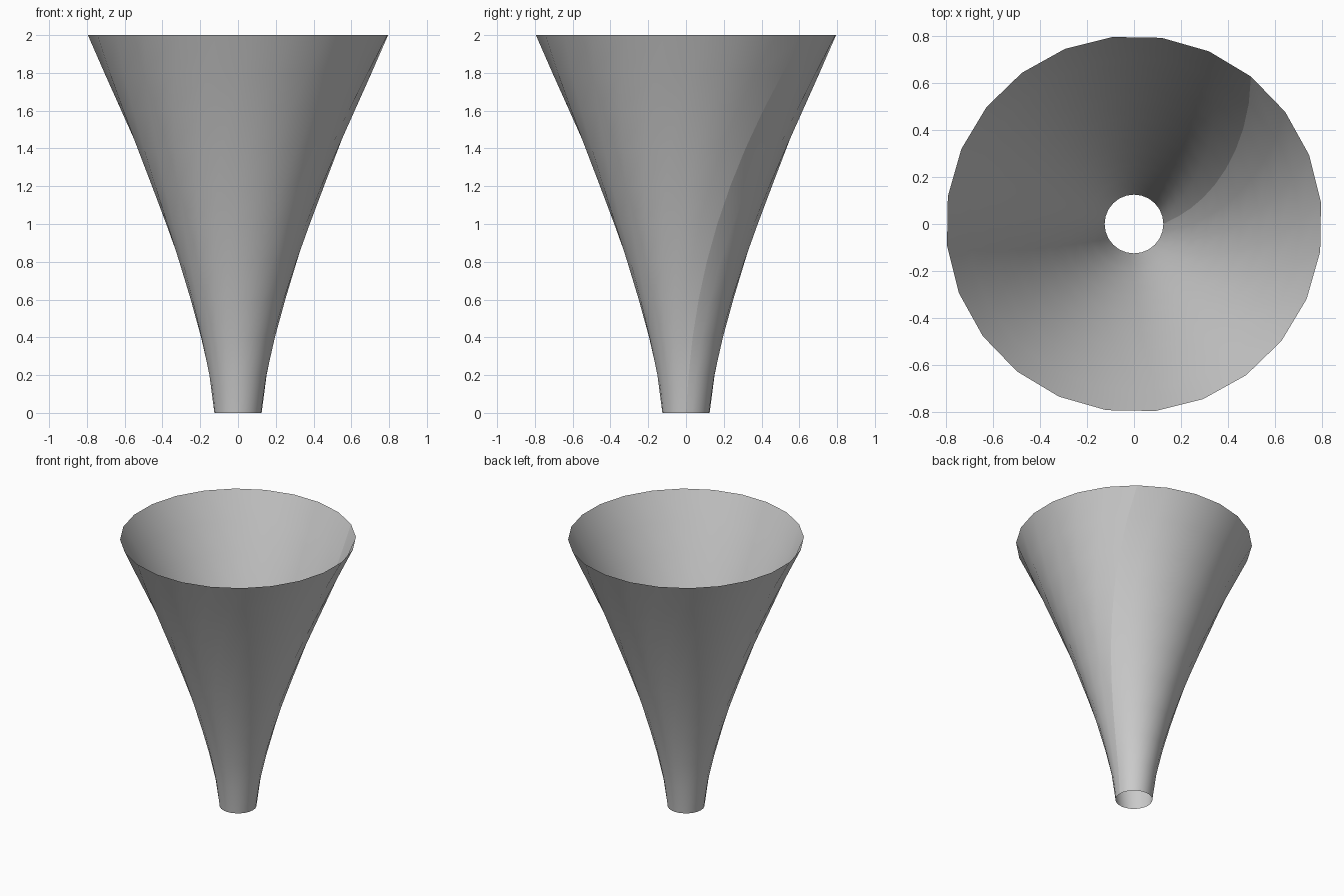
import bpy
import bmesh
from math import cos, sin, pi

if "Cube" in bpy.data.objects:
    bpy.data.objects.remove(bpy.data.objects["Cube"])

SIDES, RINGS = 24, 10
HEIGHT, R_BOTTOM, R_TOP = 2.0, 0.125, 0.80
FLARE, TWIST = 1.4, 0.9

# flared, twisted open funnel; the surface is a rolled sheet with one open seam
bm = bmesh.new()
rows = []
for i in range(RINGS + 1):
    t = i / RINGS
    r = R_BOTTOM + (R_TOP - R_BOTTOM) * t ** FLARE
    angles = [2 * pi * j / SIDES + TWIST * t for j in range(SIDES + 1)]
    rows.append([bm.verts.new((r * cos(a), r * sin(a), HEIGHT * t)) for a in angles])

for low, high in zip(rows, rows[1:]):
    for j in range(SIDES):
        face = bm.faces.new((low[j], low[j + 1], high[j + 1], high[j]))
        face.smooth = True

mesh = bpy.data.meshes.new("flared_funnel")
bm.to_mesh(mesh)
bm.free()
funnel = bpy.data.objects.new("flared_funnel", mesh)
bpy.context.collection.objects.link(funnel)
